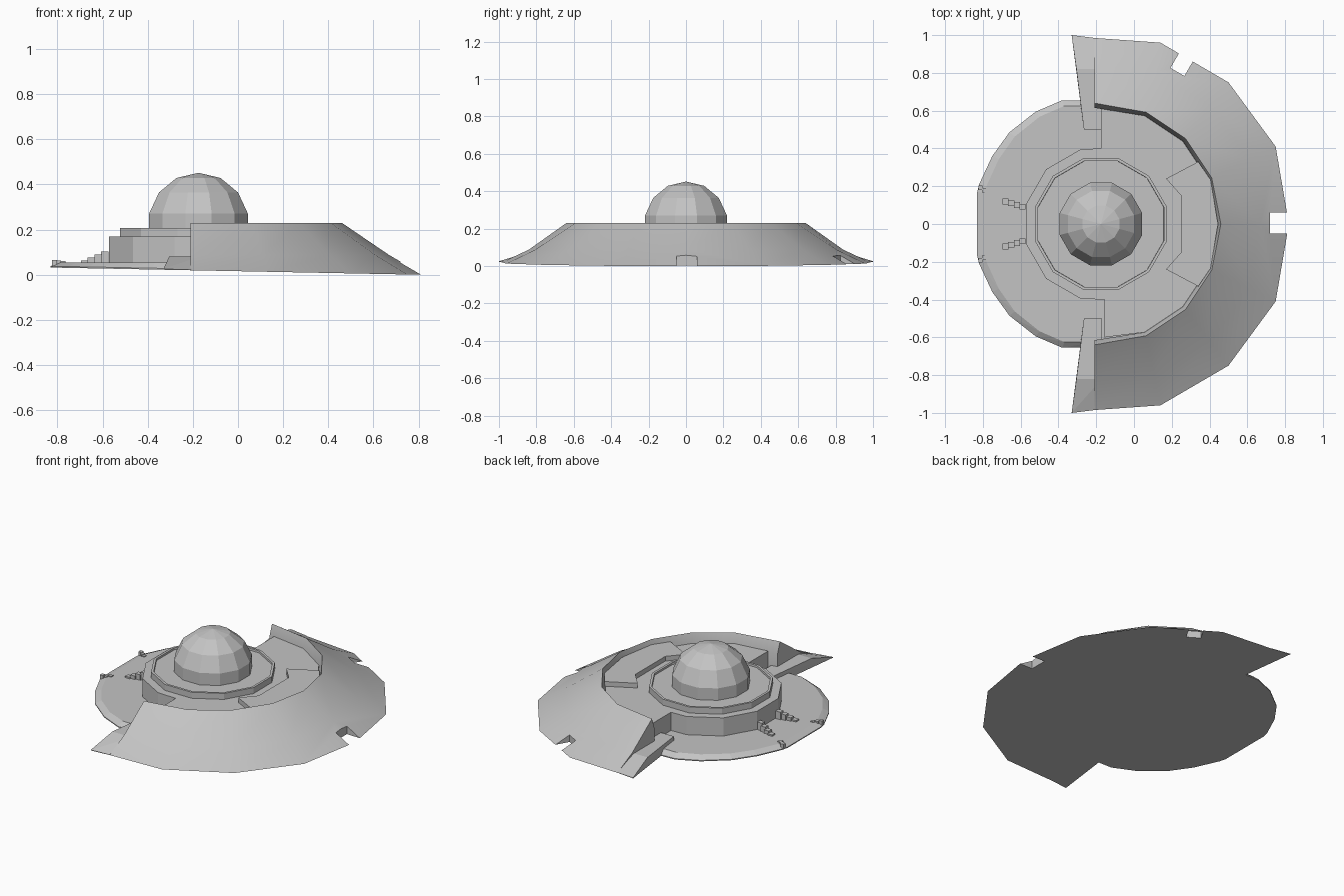
import bpy, bmesh, math
from mathutils import Matrix, Vector

if "Cube" in bpy.data.objects:
    bpy.data.objects.remove(bpy.data.objects["Cube"])

stone = bpy.data.materials.new("pale grey")
stone.use_nodes = True
stone.diffuse_color = (0.55, 0.55, 0.55, 1)
stone.node_tree.nodes["Principled BSDF"].inputs["Base Color"].default_value = (0.55, 0.55, 0.55, 1)

CX = -0.175          # centre of the dome and rings
FLOOR = 0.17


def ground(x):
    """Height of the gently tilted underside."""
    return 0.016 - 0.0195 * x


def finish(name, bm):
    bmesh.ops.recalc_face_normals(bm, faces=bm.faces)
    mesh = bpy.data.meshes.new(name)
    bm.to_mesh(mesh)
    bm.free()
    mesh.materials.append(stone)
    ob = bpy.data.objects.new(name, mesh)
    bpy.context.collection.objects.link(ob)
    return ob


def prism(pts, z0, z1):
    bm = bmesh.new()
    low = [bm.verts.new((x, y, z0)) for x, y in pts]
    top = [bm.verts.new((x, y, z1)) for x, y in pts]
    bm.faces.new(low)
    cap = bm.faces.new(top)
    for i in range(len(pts)):
        j = (i + 1) % len(pts)
        bm.faces.new((low[i], low[j], top[j], top[i]))
    return bm, cap


def hull(name, pts):
    bm = bmesh.new()
    for p in pts:
        bm.verts.new(p)
    res = bmesh.ops.convex_hull(bm, input=bm.verts)
    junk = [v for v in set(res["geom_interior"]) | set(res["geom_unused"])
            if isinstance(v, bmesh.types.BMVert)]
    bmesh.ops.delete(bm, geom=junk, context='VERTS')
    bmesh.ops.dissolve_limit(bm, angle_limit=0.01, verts=bm.verts, edges=bm.edges)
    return finish(name, bm)


def box(center, size, angle=0):
    bm = bmesh.new()
    mat = Matrix.Translation(center) @ Matrix.Rotation(angle, 4, 'Z') @ Matrix.Diagonal((*size, 1))
    bmesh.ops.create_cube(bm, size=1, matrix=mat)
    return bm


def both(half):
    """Mirror a half outline that ends on the x axis."""
    return half + [(x, -y) for x, y in reversed(half[:-1])]


def arc(r, first):
    """Half circle of the mound from the back to the front."""
    half = [first] + [(-0.18 + r * math.sin(a), r * math.cos(a))
                      for a in (math.radians(22.5 * k) for k in range(1, 5))]
    return both(half)


# Earth mound wrapped around the left half
inner = arc(0.62, (-0.21, 0.615))
rim = arc(0.64, (-0.21, 0.64))
foot = both([(-0.21, 0.985), (0.14, 0.96), (0.5, 0.75), (0.75, 0.41), (0.82, 0)])
bm = bmesh.new()
columns = []
for (ix, iy), (rx, ry), (fx, fy) in zip(inner, rim, foot):
    mx, my = Vector((rx, ry)).lerp(Vector((fx, fy)), 0.58)
    section = [(ix, iy, FLOOR - 0.01), (rx, ry, 0.23), (mx, my, 0.088),
               (fx, fy, ground(fx)), (ix, iy, ground(ix))]
    columns.append([bm.verts.new(p) for p in section])
for a, b in zip(columns, columns[1:]):
    for i in range(5):
        j = (i + 1) % 5
        bm.faces.new((a[i], a[j], b[j], b[i]))
bm.faces.new(columns[0])
bm.faces.new(columns[-1])
mound = finish("earth_mound", bm)

# Two entrance notches cut into the mound
notches = [((0.82, 0.005, 0.1), (0.2, 0.11, 0.4), 0),
           ((0.285, 0.90, 0.1), (0.22, 0.085, 0.4), math.radians(60))]
for loc, size, angle in notches:
    cutter = finish("notch_cutter", box(loc, size, angle))
    cutter.hide_render = True
    mod = mound.modifiers.new("notch", 'BOOLEAN')
    mod.operation = 'DIFFERENCE'
    mod.solver = 'EXACT'
    mod.object = cutter
    bpy.context.view_layer.objects.active = mound
    bpy.ops.object.modifier_apply(modifier=mod.name)
    bpy.data.objects.remove(cutter)
bpy.ops.object.select_all(action='DESELECT')
mound.select_set(True)
bpy.ops.object.shade_smooth_by_angle(angle=math.radians(30))

# Low terrace on the right, running on under the building
edge = both([(-0.21, 0.655), (-0.38, 0.655), (-0.52, 0.595), (-0.66, 0.485),
             (-0.75, 0.36), (-0.82, 0.21), (-0.83, 0.17), (-0.83, 0)])
outline = edge + inner
hull("terrace", [(x, y, ground(x)) for x, y in outline]
     + [(x, y, ground(x) + 0.006) for x, y in edge]
     + [(CX + (x - CX) * 0.94, y * 0.955, 0.055) for x, y in edge]
     + [(x, y, 0.055) for x, y in inner])

# Main floor: stepped polygon to the right, mound arc to the left
step = 0.41
corners = [(CX - step * math.cos(a), step * math.sin(a))
           for a in (math.radians(d) for d in (75, 45, 15))]
left_part = [(-0.175, 0.40)] + corners
right_edge = left_part + [(x, -y) for x, y in reversed(corners)] + [(-0.155, -0.40), (-0.155, -0.60)]
arc_edge = [(x, y) for x, y in reversed(inner[1:-1])]
bm, cap = prism(right_edge + arc_edge + [(-0.175, 0.61)], 0.035, FLOOR)
finish("main_floor", bm)

# Raised platform against the mound
half = [(0.34, 0.33), (0.17, 0.24), (0.25, 0.15)]
platform = half + [(x, -y) for x, y in reversed(half)] + [(0.405, -0.235), (0.445, 0), (0.405, 0.235)]
bm, cap = prism(platform, 0.1, 0.2)
finish("raised_platform", bm)

# Ring with a raised lip around the dome
ring = [(CX + 0.36 * math.cos(a), 0.36 * math.sin(a))
        for a in (math.radians(15 + 30 * k) for k in range(12))]
bm, cap = prism(ring, 0.1, 0.208)
bm.normal_update()
bmesh.ops.recalc_face_normals(bm, faces=bm.faces)
bmesh.ops.inset_region(bm, faces=[cap], thickness=0.015)
bmesh.ops.inset_region(bm, faces=[cap], thickness=0.001, depth=-0.012)
finish("dome_ring", bm)

# Faceted dome
bm = bmesh.new()
bmesh.ops.create_uvsphere(bm, u_segments=12, v_segments=7, radius=0.232,
                          matrix=Matrix.Translation((CX, 0, 0.22)) @ Matrix.Rotation(math.radians(15), 4, 'Z'))
bmesh.ops.bisect_plane(bm, geom=bm.verts[:] + bm.edges[:] + bm.faces[:],
                       plane_co=(0, 0, 0.19), plane_no=(0, 0, -1), clear_outer=True)
finish("dome", bm)

# Landings, mound tips and stepped blocks on both sides
for side, s in (("back", 1), ("front", -1)):
    tops = [(-0.265, 0.5, 0.08), (-0.17, 0.5, 0.08), (-0.17, 0.82, 0.08),
            (-0.305, 0.82, 0.08), (-0.33, 1.0, 0.026), (-0.21, 0.985, 0.022)]
    feet = [(x, y, ground(x)) for x, y, z in tops]
    hull(side + "_landing", [(x, y * s, z) for x, y, z in tops + feet])
    for i in range(4):
        top = 0.103 - 0.013 * i
        finish(f"{side}_stair_{i + 1}",
               box((-0.59 - 0.03 * i, s * (0.092 + 0.009 * i), top / 2 + 0.02), (0.033, 0.03, top - 0.04)))
    for i in range(3):
        finish(f"{side}_edge_step_{i + 1}",
               box((-0.775 - 0.019 * i, s * (0.166 + 0.013 * i), 0.049), (0.022, 0.022, 0.022 + 0.005 * i)))
